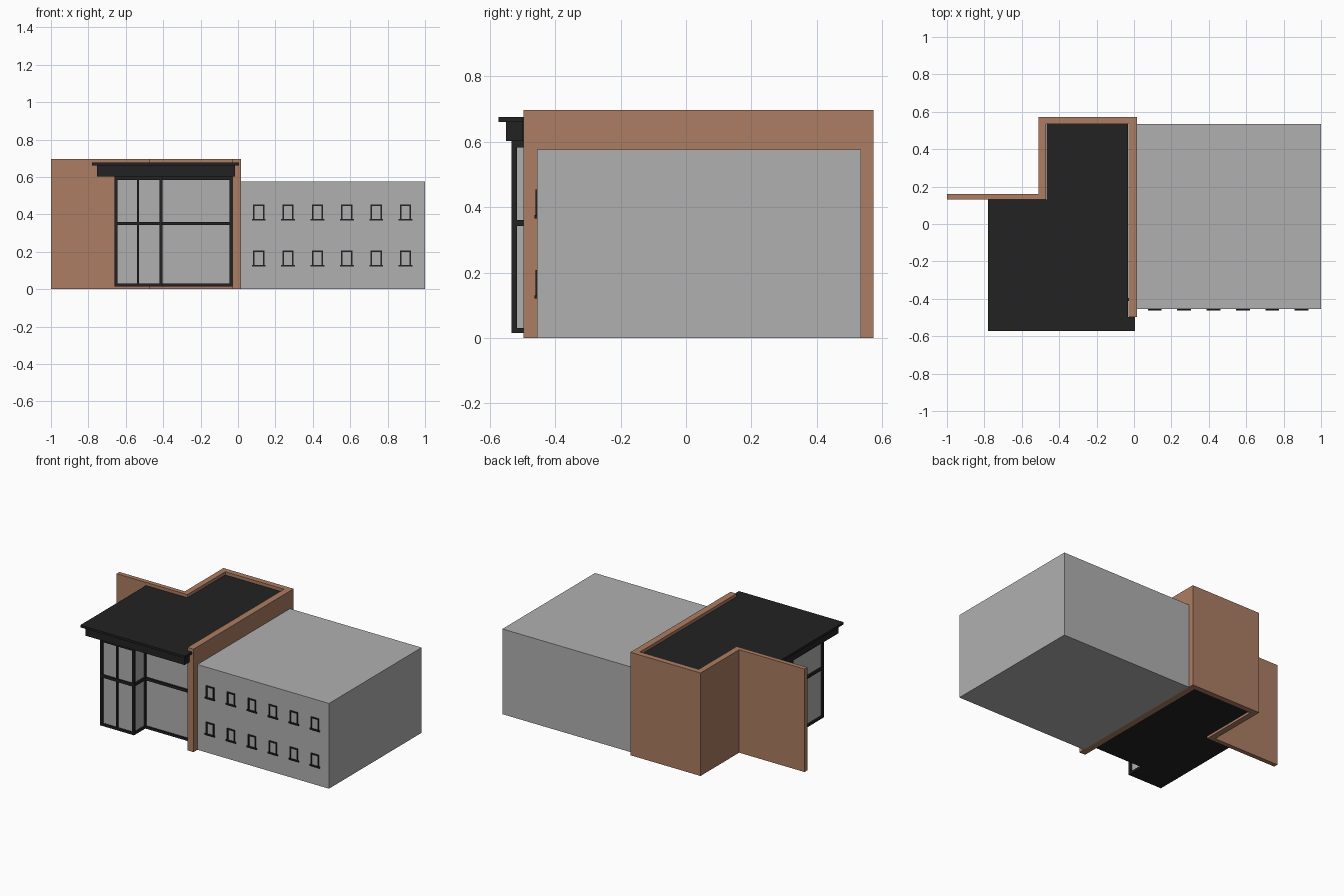
import bpy, bmesh

if "Cube" in bpy.data.objects:
    bpy.data.objects.remove(bpy.data.objects["Cube"])


def material(name, rgb):
    m = bpy.data.materials.new(name)
    m.diffuse_color = (*rgb, 1)
    m.use_nodes = True
    m.node_tree.nodes["Principled BSDF"].inputs["Base Color"].default_value = m.diffuse_color
    return m


BROWN = material("terracotta", (0.413, 0.205, 0.122))
GREY = material("light_grey", (0.434, 0.434, 0.434))
BLACK = material("charcoal", (0.016, 0.016, 0.016))


def make_object(name, bm, mat):
    bmesh.ops.recalc_face_normals(bm, faces=bm.faces)
    mesh = bpy.data.meshes.new(name)
    bm.to_mesh(mesh)
    bm.free()
    mesh.materials.append(mat)
    ob = bpy.data.objects.new(name, mesh)
    bpy.context.collection.objects.link(ob)
    return ob


def add_prism(bm, outline, z0, z1):
    """Extrude a plan outline from z0 to z1."""
    face = bm.faces.new([bm.verts.new((x, y, z0)) for x, y in outline])
    top = bmesh.ops.extrude_face_region(bm, geom=[face])["geom"]
    verts = [v for v in top if isinstance(v, bmesh.types.BMVert)]
    bmesh.ops.translate(bm, verts=verts, vec=(0, 0, z1 - z0))


def add_box(bm, x0, x1, y0, y1, z0, z1):
    add_prism(bm, [(x0, y0), (x1, y0), (x1, y1), (x0, y1)], z0, z1)


def prism(name, outline, z0, z1, mat):
    bm = bmesh.new()
    add_prism(bm, outline, z0, z1)
    return make_object(name, bm, mat)


def box(name, dims, mat):
    bm = bmesh.new()
    add_box(bm, *dims)
    return make_object(name, bm, mat)


# Office wing: plain block on the right
box("office_block", (0.015, 1, -0.455, 0.535, 0, 0.577), GREY)

# Two rows of six window frames with wider sills
for row, z in enumerate((0.12, 0.366)):
    for i in range(6):
        x = 0.111 + i * 0.157
        bm = bmesh.new()
        add_box(bm, x - 0.037, x + 0.037, -0.463, -0.454, z, z + 0.01)
        for side in (-1, 1):
            c = x + side * 0.026
            add_box(bm, c - 0.004, c + 0.004, -0.461, -0.454, z + 0.01, z + 0.088)
        add_box(bm, x - 0.022, x + 0.022, -0.461, -0.454, z + 0.079, z + 0.088)
        make_object(f"window_frame_{row}_{i}", bm, BLACK)

# Brown wall: wing wall on the left, back wall and long dividing wall
prism("brown_wall", [(-1, 0.13), (-0.47, 0.13), (-0.47, 0.535), (-0.03, 0.535),
                     (-0.03, -0.497), (0.015, -0.497), (0.015, 0.573),
                     (-0.51, 0.573), (-0.51, 0.16), (-1, 0.16)], 0, 0.697, BROWN)


def lobby_outline(inset):
    """Lobby plan with a projecting bay at the front left."""
    left, bay, front, back = -0.66 + inset, -0.405 - inset, -0.533 + inset, -0.412 + inset
    return [(left, front), (bay, front), (bay, back), (-0.031, back), (-0.031, 0.534),
            (-0.469, 0.534), (-0.469, 0.131), (left, 0.131)]


# Glazed lobby with floor, middle and top rails
prism("lobby_glass", lobby_outline(0.012), 0.02, 0.61, GREY)
for name, z0, z1 in (("lobby_floor", 0.015, 0.03), ("middle_rail", 0.342, 0.36),
                     ("top_rail", 0.583, 0.603)):
    prism(name, lobby_outline(0), z0, z1, BLACK)

# Mullions: corner and middle posts around the lobby
posts = [(-0.652, -0.525), (-0.535, -0.525), (-0.413, -0.525), (-0.413, -0.404),
         (-0.038, -0.404), (-0.652, -0.2), (-0.652, 0.122)]
for i, (x, y) in enumerate(posts):
    w = 0.0055 if i == 1 else 0.008
    box(f"mullion_{i}", (x - w, x + w, y - 0.008, y + 0.008, 0.015, 0.603), BLACK)

# Stepped flat roof: lower fascia and overhanging slab
box("roof_fascia_main", (-0.755, -0.031, -0.55, 0.129, 0.602, 0.663), BLACK)
box("roof_fascia_end", (-0.031, -0.015, -0.55, -0.498, 0.602, 0.663), BLACK)
prism("roof_slab", [(-0.78, -0.573), (0.005, -0.573), (0.005, -0.498), (-0.031, -0.498),
                    (-0.031, 0.534), (-0.469, 0.534), (-0.469, 0.131), (-0.78, 0.131)],
      0.661, 0.676, BLACK)
